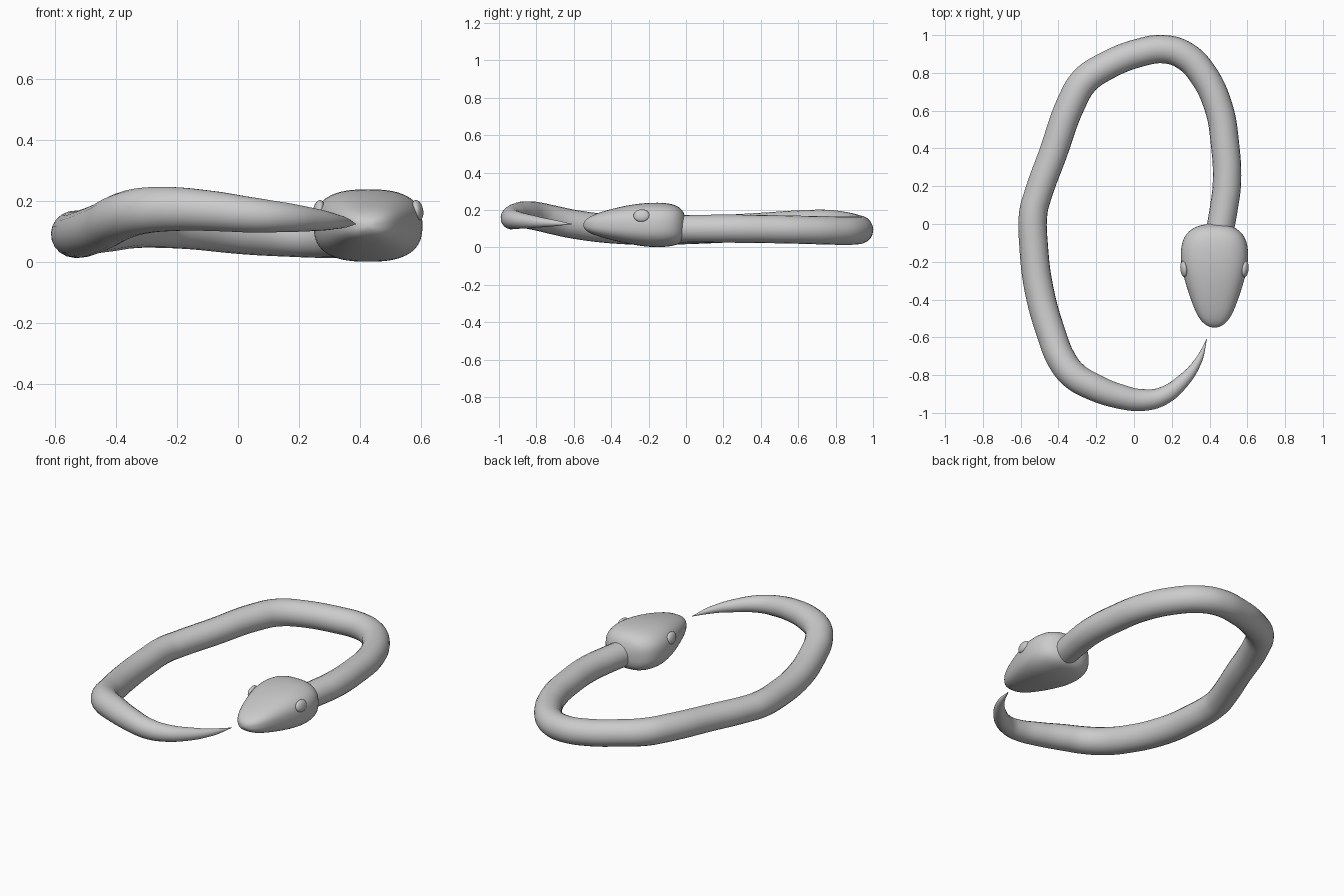
import bpy, bmesh
from math import sin, cos, pi, copysign

# Body: tapered tube swept along an open coil (x, y, z, radius)
path = [
    (0.45, -0.06, 0.10, 0.073), (0.475, 0.08, 0.10, 0.074), (0.492, 0.22, 0.10, 0.075),
    (0.482, 0.42, 0.098, 0.075), (0.447, 0.62, 0.094, 0.075), (0.36, 0.80, 0.09, 0.076),
    (0.27, 0.89, 0.09, 0.076), (0.165, 0.925, 0.093, 0.075), (0.03, 0.907, 0.10, 0.075),
    (-0.15, 0.835, 0.117, 0.075), (-0.262, 0.758, 0.124, 0.077), (-0.33, 0.645, 0.123, 0.077),
    (-0.43, 0.37, 0.108, 0.075), (-0.51, 0.15, 0.097, 0.074), (-0.533, 0.06, 0.094, 0.075),
    (-0.531, -0.12, 0.09, 0.076), (-0.502, -0.35, 0.095, 0.077), (-0.435, -0.59, 0.122, 0.077),
    (-0.385, -0.715, 0.148, 0.077), (-0.32, -0.80, 0.167, 0.076), (-0.22, -0.86, 0.174, 0.073),
    (-0.08, -0.912, 0.167, 0.066), (0.05, -0.932, 0.154, 0.058), (0.15, -0.912, 0.147, 0.049),
    (0.26, -0.83, 0.138, 0.036), (0.34, -0.725, 0.131, 0.020), (0.386, -0.608, 0.125, 0.001),
]
curve = bpy.data.curves.new("body", 'CURVE')
curve.dimensions = '3D'
curve.bevel_depth = 1.0
curve.bevel_resolution = 8
curve.resolution_u = 6
curve.use_fill_caps = True
spline = curve.splines.new('BEZIER')
spline.bezier_points.add(len(path) - 1)
for p, (x, y, z, r) in zip(spline.bezier_points, path):
    p.co = (x, y, z)
    p.radius = r
    p.handle_left_type = p.handle_right_type = 'AUTO'
body = bpy.data.objects.new("body", curve)
bpy.context.collection.objects.link(body)
bpy.context.view_layer.objects.active = body
body.select_set(True)
bpy.ops.object.convert(target='MESH')
bpy.ops.object.shade_smooth_by_angle()

# Head: rounded-box sections lofted along y (y, half width, bottom, top)
HX = 0.426
sections = [
    (0.0, 0.045, 0.075, 0.15), (-0.012, 0.095, 0.04, 0.19), (-0.035, 0.135, 0.018, 0.216),
    (-0.07, 0.163, 0.007, 0.232), (-0.12, 0.178, 0.001, 0.239), (-0.18, 0.181, 0.0, 0.24),
    (-0.25, 0.171, 0.008, 0.235), (-0.32, 0.152, 0.021, 0.224), (-0.39, 0.129, 0.037, 0.208),
    (-0.45, 0.107, 0.053, 0.191), (-0.50, 0.082, 0.069, 0.173), (-0.53, 0.055, 0.085, 0.155),
    (-0.545, 0.027, 0.102, 0.138),
]
N = 32
bm = bmesh.new()
rings = []
for y, w, lo, hi in sections:
    ring = []
    for i in range(N):
        a = 2 * pi * i / N
        c, s = cos(a), sin(a)
        e = 2 / 2.6
        x = copysign(abs(c) ** e, c) * w
        z = copysign(abs(s) ** e, s) * (hi - lo) / 2
        ring.append(bm.verts.new((HX + x, y, (hi + lo) / 2 + z)))
    rings.append(ring)
for a, b in zip(rings, rings[1:]):
    for i in range(N):
        j = (i + 1) % N
        bm.faces.new((a[i], a[j], b[j], b[i]))
for ring, y in ((rings[0], 0.003), (rings[-1], -0.55)):
    tip = bm.verts.new((HX, y, 0.118))
    for i in range(N):
        bm.faces.new((ring[i], ring[(i + 1) % N], tip))
bmesh.ops.recalc_face_normals(bm, faces=bm.faces)
for f in bm.faces:
    f.smooth = True
mesh = bpy.data.meshes.new("head")
bm.to_mesh(mesh)
bm.free()
head = bpy.data.objects.new("head", mesh)
bpy.context.collection.objects.link(head)
sub = head.modifiers.new("smooth", 'SUBSURF')
sub.levels = sub.render_levels = 1

# Eyes: flattened ellipsoids on both sides of the head
for side, name in ((-1, "eye_left"), (1, "eye_right")):
    bpy.ops.mesh.primitive_uv_sphere_add(segments=24, ring_count=12, radius=1,
                                         location=(HX + side * 0.162, -0.238, 0.17))
    eye = bpy.context.object
    eye.name = name
    eye.scale = (0.018, 0.043, 0.034)
    eye.rotation_euler = (0, -side * 0.2, -side * 0.1)
    bpy.ops.object.shade_smooth()
